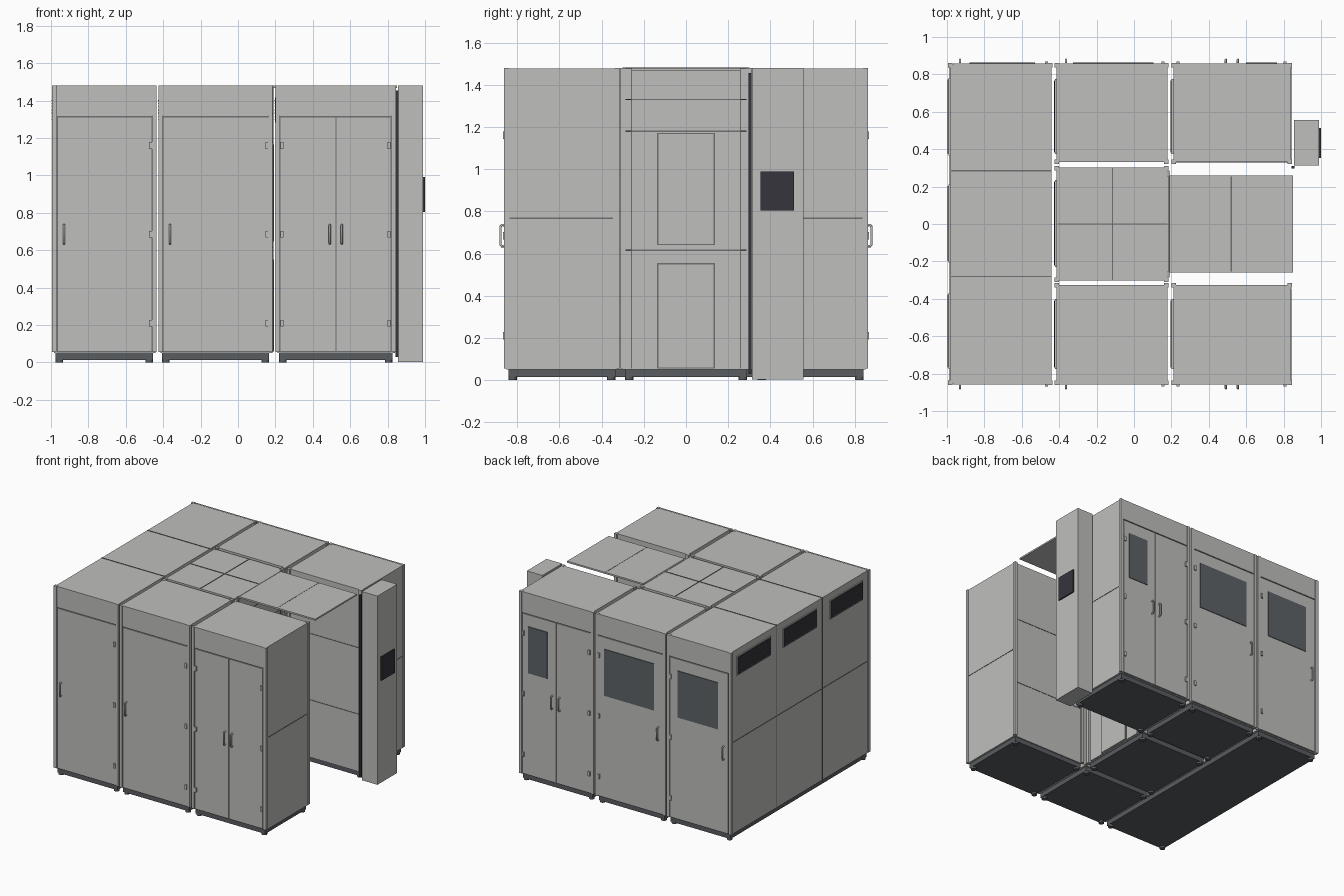
import bpy
from mathutils import Vector

cube = bpy.data.objects.get("Cube")
if cube:
    bpy.data.objects.remove(cube, do_unlink=True)


def material(name, rgb):
    m = bpy.data.materials.new(name)
    m.use_nodes = True
    m.diffuse_color = (*rgb, 1)
    m.node_tree.nodes["Principled BSDF"].inputs["Base Color"].default_value = (*rgb, 1)
    return m


PANEL = material("light_grey_panel", (0.52, 0.53, 0.51))
SLATE = material("slate_base", (0.1, 0.11, 0.12))
GLASS = material("dark_glass", (0.11, 0.125, 0.135))
BLACK = material("screen_black", (0.035, 0.035, 0.045))
SEAM = material("seam_grey", (0.16, 0.16, 0.16))


def box(name, x, y, z, mat=PANEL):
    """Box from (low, high) ranges on each axis."""
    lo, hi = (Vector((min(x), min(y), min(z))), Vector((max(x), max(y), max(z))))
    corners = [(a, b, c) for a in (lo.x, hi.x) for b in (lo.y, hi.y) for c in (lo.z, hi.z)]
    faces = [(0, 1, 3, 2), (4, 6, 7, 5), (0, 4, 5, 1), (2, 3, 7, 6), (0, 2, 6, 4), (1, 5, 7, 3)]
    mesh = bpy.data.meshes.new(name)
    mesh.from_pydata(corners, [], faces)
    mesh.materials.append(mat)
    ob = bpy.data.objects.new(name, mesh)
    bpy.context.collection.objects.link(ob)
    return ob


def around(c, half):
    return (c - half, c + half)


def handle(x, side):
    """Bent bar pull on a front (-1) or back (+1) door."""
    curve = bpy.data.curves.new("door_handle", "CURVE")
    curve.dimensions = "3D"
    curve.bevel_depth = 0.006
    curve.bevel_resolution = 2
    curve.use_fill_caps = True
    s = curve.splines.new("POLY")
    path = [(0.86, 0.635), (0.873, 0.635), (0.879, 0.642),
            (0.879, 0.728), (0.873, 0.735), (0.86, 0.735)]
    s.points.add(len(path) - 1)
    for p, (y, z) in zip(s.points, path):
        p.co = (x, side * y, z, 1)
    ob = bpy.data.objects.new("door_handle", curve)
    bpy.context.collection.objects.link(ob)
    curve.materials.append(PANEL)


def foot(x, y):
    bpy.ops.mesh.primitive_cylinder_add(vertices=16, radius=0.02, depth=0.016, location=(x, y, 0.008))
    ob = bpy.context.object
    ob.name = "levelling_foot"
    ob.data.materials.append(SLATE)


def base(x, y):
    """Inset plinth on four feet."""
    box("plinth", (x[0] + 0.02, x[1] - 0.02), (y[0] + 0.02, y[1] - 0.02), (0.014, 0.052), SLATE)
    for fx in (x[0] + 0.04, x[1] - 0.04):
        for fy in (y[0] + 0.04, y[1] - 0.04):
            foot(fx, fy)


def posts(x, y):
    for px in ((x[0], x[0] + 0.024), (x[1] - 0.024, x[1])):
        for py in ((y[0], y[0] + 0.024), (y[1] - 0.024, y[1])):
            box("corner_post", px, py, (0.055, TOP))


def grille(x, y):
    """Louvred vent on a left-to-right facing side wall, outward along -x."""
    box("vent_frame", (x - 0.006, x + 0.004), y, (1.275, 1.425))
    box("vent_mesh", (x - 0.009, x - 0.005), (y[0] + 0.008, y[1] - 0.008), (1.283, 1.417), BLACK)
    for i in range(7):
        z = 1.3 + i * 0.0167
        box("vent_louvre", (x - 0.012, x - 0.008), (y[0] + 0.008, y[1] - 0.008), around(z, 0.002), SLATE)


TOP = 1.48
COLUMNS = {"left": (-0.995, -0.435), "middle": (-0.425, 0.185), "right": (0.2, 0.845)}
DOORS = {"left": (-0.963, -0.462), "middle": (-0.397, 0.16), "right": (0.228, 0.815)}
WINDOWS = {"left": (-0.88, -0.53), "middle": (-0.325, 0.105), "right": (0.6, 0.765)}
ROWS = [(-0.862, -0.315), (0.32, 0.862)]

# Cabinet bodies, plinths and corner posts
for col, cx in COLUMNS.items():
    rows = [(-0.862, 0.862)] if col == "left" else ROWS
    for ry in rows:
        box(col + "_cabinet_body", (cx[0] + 0.01, cx[1] - 0.006),
            (ry[0] + 0.012, ry[1] - 0.012), (0.05, TOP - 0.002))
        base(cx, ry)
        posts(cx, ry)

# Doors, headers, handles, hinges and rear windows
for side in (-1, 1):
    face = (side * 0.848, side * 0.858)
    proud = (side * 0.855, side * 0.868)
    for col, (x0, x1) in DOORS.items():
        box("header_panel", (x0 - 0.006, x1 + 0.006), face, (1.32, TOP))
        box("door_gap", (x0 - 0.004, x1 + 0.004), (side * 0.848, side * 0.852), (0.054, 1.318), SEAM)
        split = 0.523
        leaves = [(x0, x1)]
        if col == "right":
            leaves = [(x0, split - 0.003), (split + 0.003, x1)]
        for leaf in leaves:
            box("door_leaf", leaf, face, (0.06, 1.31))
        for hx in ([split - 0.032, split + 0.032] if col == "right" else [x0 + 0.033]):
            handle(hx, side)
        for hx in ([x0 + 0.008, x1 - 0.008] if col == "right" else [x1 - 0.006]):
            for hz in (0.21, 0.685, 1.16):
                box("hinge", around(hx, 0.008), proud, around(hz, 0.018))
        if side > 0:
            box("window", WINDOWS[col], (0.857, 0.863), (0.855, 1.22), GLASS)

# Centre cabinet with its right-hand service wall
mid = COLUMNS["middle"]
box("centre_body", (mid[0] + 0.01, 0.18), (-0.303, 0.303), (0.05, TOP - 0.002))
base(mid, (-0.31, 0.31))
posts(mid, (-0.31, 0.31))
box("service_wall", (0.178, 0.187), (-0.255, 0.255), (0.052, TOP))
for z in (0.615, 1.18, 1.33):
    box("service_wall_seam", (0.185, 0.189), (-0.286, 0.286), around(z, 0.003), SEAM)
for y in (-0.257, 0.257):
    box("service_wall_seam", (0.185, 0.189), around(y, 0.002), (0.055, TOP), SEAM)
for z in ((0.055, 0.555), (0.64, 1.172)):
    box("access_panel_gap", (0.185, 0.189), (-0.137, 0.137), z, SEAM)
    box("access_panel", (0.185, 0.193), (-0.131, 0.131), (z[0] + 0.006, z[1] - 0.006))

# Thin canopy over the open bay
box("canopy", (0.19, 0.85), (-0.258, 0.258), (TOP - 0.012, TOP))

# Roof seams
seam_z = (TOP - 0.004, TOP + 0.001)
for y in (-0.28, 0.285):
    box("roof_seam", (-0.98, -0.445), around(y, 0.003), seam_z, SEAM)
box("roof_seam", (-0.41, 0.18), around(0, 0.003), seam_z, SEAM)
box("roof_seam", around(-0.115, 0.003), (-0.3, 0.3), seam_z, SEAM)
box("roof_seam", around(0.52, 0.003), (-0.255, 0.255), seam_z, SEAM)

# Side wall seams
for y in (-0.28, 0.285):
    box("side_seam", (-0.987, -0.983), around(y, 0.003), (0.055, TOP), SEAM)
box("side_seam", (-0.987, -0.983), (-0.836, 0.836), around(0.767, 0.003), SEAM)
for sign in (-1, 1):
    box("side_seam", (0.836, 0.841), (sign * 0.345, sign * 0.836), around(0.767, 0.003), SEAM)
    inner = 0.332 if sign > 0 else -0.327
    for z in (0.5, 1.02):
        box("bay_wall_seam", (0.225, 0.82), around(inner, 0.002), around(z, 0.003), SEAM)

# Vents on the left wall and in the gaps between columns
for y in ((-0.775, -0.37), (-0.205, 0.21), (0.365, 0.78)):
    grille(-0.986, y)
for x in (-0.417, 0.207):
    for y in ((-0.775, -0.4), (0.375, 0.775)):
        grille(x, y)
grille(-0.417, (-0.23, 0.235))

# Control tower with screen and cable strip
box("control_tower", (0.855, 0.99), (0.312, 0.556), (0.002, TOP))
box("control_screen", (0.988, 1.0), (0.352, 0.512), (0.805, 0.99), BLACK)
box("cable_strip", (0.842, 0.858), (0.296, 0.311), (0.03, 1.455), BLACK)
